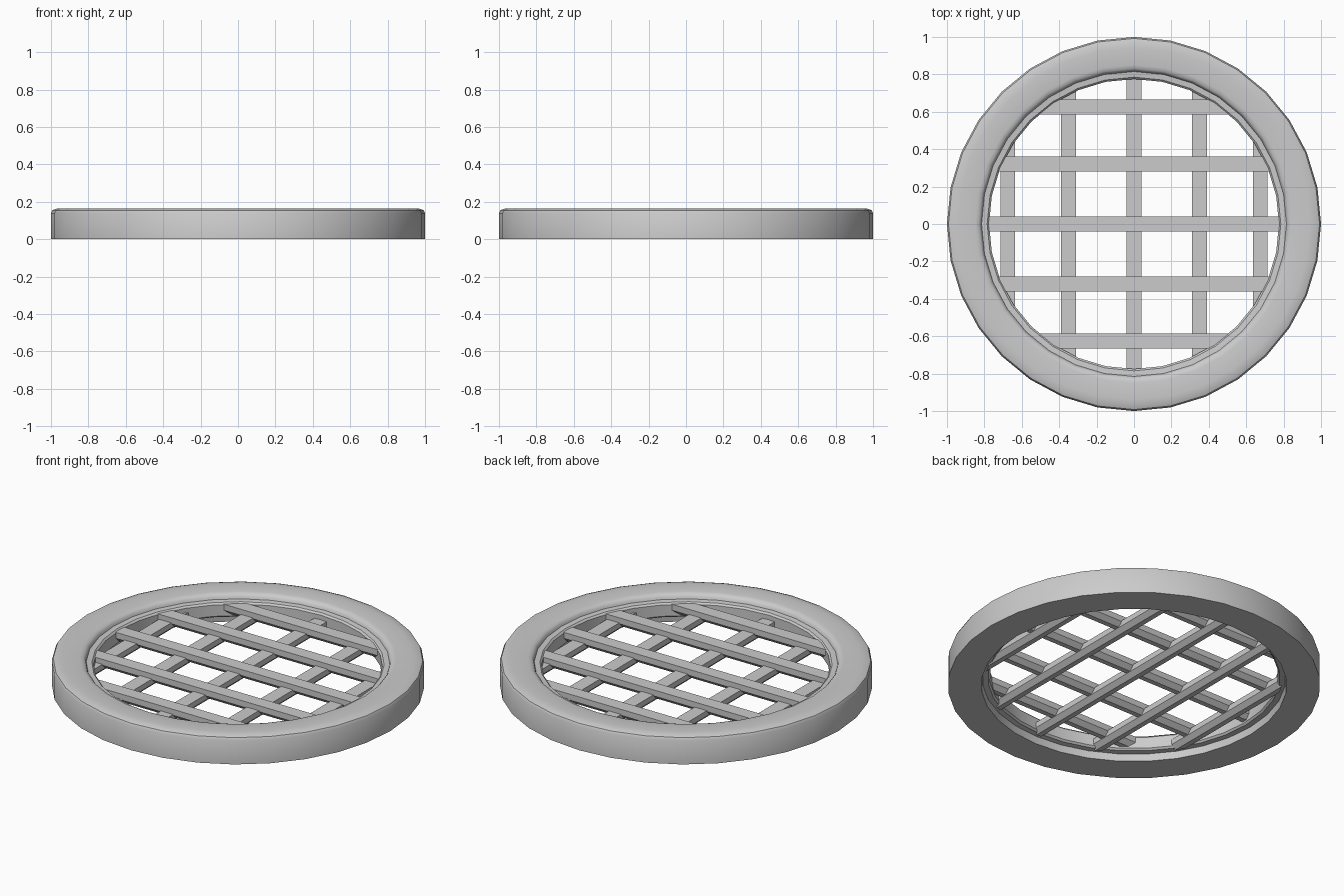
import bpy, bmesh, math

if "Cube" in bpy.data.objects:
    bpy.data.objects.remove(bpy.data.objects["Cube"])

SIDES = 32


def finish(name, bm, smooth=True):
    bmesh.ops.recalc_face_normals(bm, faces=bm.faces)
    mesh = bpy.data.meshes.new(name)
    bm.to_mesh(mesh)
    bm.free()
    obj = bpy.data.objects.new(name, mesh)
    bpy.context.collection.objects.link(obj)
    if smooth:
        bpy.ops.object.select_all(action='DESELECT')
        obj.select_set(True)
        bpy.context.view_layer.objects.active = obj
        bpy.ops.object.shade_smooth_by_angle(angle=math.radians(35))
    return obj


def lathe(name, profile):
    """Revolve a closed (radius, height) profile around z."""
    bm = bmesh.new()
    loops = []
    for i in range(SIDES):
        a = 2 * math.pi * i / SIDES
        loops.append([bm.verts.new((r * math.cos(a), r * math.sin(a), z)) for r, z in profile])
    n = len(profile)
    for i in range(SIDES):
        p, q = loops[i], loops[(i + 1) % SIDES]
        for j in range(n):
            k = (j + 1) % n
            bm.faces.new((p[j], q[j], q[k], p[k]))
    return finish(name, bm)


def bar(name, offset, along_x, bottom, top):
    """Straight bar with chamfered underside, ending inside the rim."""
    w, c = 0.04, 0.025
    section = [(-w, top), (w, top), (w, bottom + c), (w - c, bottom), (c - w, bottom), (-w, bottom + c)]
    bm = bmesh.new()
    ends = []
    for side in (-1, 1):
        ring = []
        for s, z in section:
            t = offset + s
            # each end follows the round rim
            length = side * math.sqrt(0.795 ** 2 - t ** 2)
            ring.append(bm.verts.new((length, t, z) if along_x else (t, length, z)))
        bm.faces.new(ring)
        ends.append(ring)
    for j in range(len(section)):
        k = (j + 1) % len(section)
        bm.faces.new((ends[0][j], ends[0][k], ends[1][k], ends[1][j]))
    return finish(name, bm, smooth=False)


# Round rim with rounded top edges and a recessed inner lip
lathe("rim", [
    (1.0, 0.0), (1.0, 0.14), (0.992, 0.155), (0.972, 0.163), (0.94, 0.165),
    (0.85, 0.165), (0.83, 0.16), (0.82, 0.15), (0.815, 0.135),
    (0.785, 0.132), (0.775, 0.122), (0.775, 0.055), (0.785, 0.045),
    (0.815, 0.042), (0.82, 0.0),
])

# Upper grate bars run left to right, lower bars run front to back
for i, y in enumerate((-0.625, -0.322, 0.0, 0.322, 0.625)):
    bar(f"upper_bar_{i + 1}", y, True, 0.065, 0.125)
for i, x in enumerate((-0.675, -0.35, 0.0, 0.35, 0.675)):
    bar(f"lower_bar_{i + 1}", x, False, 0.038, 0.095)
